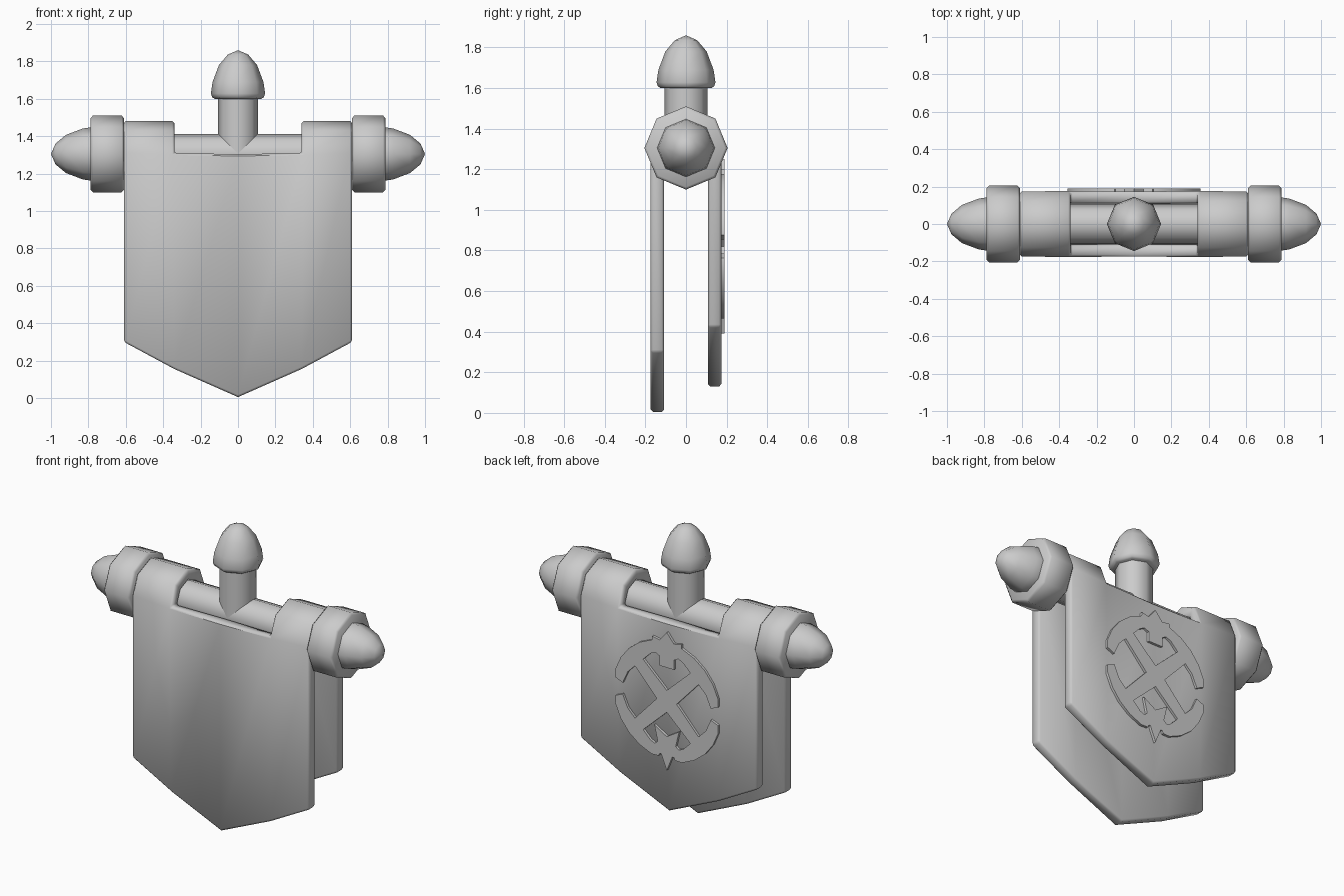
import bpy, bmesh, math
from mathutils import Matrix

if "Cube" in bpy.data.objects:
    bpy.data.objects.remove(bpy.data.objects["Cube"])

AXIS_Z = 1.305   # height of the cross rod


def finish(name, bm, mods=(), angle=50):
    """Make an object from bm, apply modifiers, smooth by angle."""
    bmesh.ops.recalc_face_normals(bm, faces=bm.faces)
    me = bpy.data.meshes.new(name)
    bm.to_mesh(me)
    bm.free()
    ob = bpy.data.objects.new(name, me)
    bpy.context.collection.objects.link(ob)
    bpy.ops.object.select_all(action='DESELECT')
    ob.select_set(True)
    bpy.context.view_layer.objects.active = ob
    for kind, props in mods:
        m = ob.modifiers.new(kind, kind)
        for k, v in props.items():
            setattr(m, k, v)
        bpy.ops.object.modifier_apply(modifier=m.name)
    bpy.ops.object.shade_smooth_by_angle(angle=math.radians(angle))
    return ob


def lathe(name, profile, matrix):
    """Eight-sided turned part from (radius, height) points."""
    bm = bmesh.new()
    rings = []
    for r, h in profile:
        if r == 0:
            rings.append([bm.verts.new((0, 0, h))] * 8)
        else:
            rings.append([bm.verts.new((r * math.cos(k * math.pi / 4),
                                        r * math.sin(k * math.pi / 4), h)) for k in range(8)])
    for a, b in zip(rings, rings[1:]):
        for k in range(8):
            j = (k + 1) % 8
            bm.faces.new(dict.fromkeys((a[k], a[j], b[j], b[k])))
    bm.transform(matrix)
    return finish(name, bm)


def side(s):
    """Turn local z to +x or -x along the rod axis."""
    return Matrix.Translation((0, 0, AXIS_Z)) @ Matrix.Rotation(s * math.pi / 2, 4, 'Y')


def plate(bm, pts, y0=0.165, y1=0.19):
    """Flat prism from (x, z) points, raised on the back cloth."""
    f = bm.faces.new([bm.verts.new((x, y0, z)) for x, z in pts])
    ext = bmesh.ops.extrude_face_region(bm, geom=[f])
    vs = [g for g in ext['geom'] if isinstance(g, bmesh.types.BMVert)]
    bmesh.ops.translate(bm, verts=vs, vec=(0, y1 - y0, 0))


# rod and upright post
lathe("cross_rod", [(0, -0.78), (0.107, -0.78), (0.107, 0.78), (0, 0.78)], side(1))
lathe("upright_post", [(0, 1.3), (0.107, 1.3), (0.107, 1.61), (0, 1.61)], Matrix())

# finials and collars
finial = [(0, 0), (0.125, 0), (0.138, 0.008), (0.145, 0.028), (0.136, 0.09),
          (0.102, 0.18), (0.055, 0.236), (0, 0.26)]
collar = [(0, 0.61), (0.192, 0.61), (0.205, 0.622), (0.205, 0.776), (0.192, 0.788), (0, 0.788)]
lathe("top_finial", finial, Matrix.Translation((0, 0, 1.6)))
for s, label in ((-1, "left"), (1, "right")):
    lathe(label + "_finial", [(r, h + 0.74) for r, h in finial], side(s))
    lathe(label + "_collar", collar, side(s))

# cloth: one strip hung over the rod, notched at the middle
xs = [-0.61, -0.34, 0, 0.34, 0.61]
R = 0.141
arc = [(-R * math.cos(k * math.pi / 4), AXIS_Z + R * math.sin(k * math.pi / 4)) for k in range(5)]
bm = bmesh.new()
rows = [[bm.verts.new((x, -R, z)) for x, z in zip(xs, (0.3, 0.155, 0.005, 0.155, 0.3))]]
for y, z in arc:
    rows.append([bm.verts.new((x, y, z)) for x in xs])
rows.append([bm.verts.new((x, R, z)) for x, z in zip(xs, (0.425, 0.28, 0.13, 0.28, 0.425))])
for i in range(len(rows) - 1):
    for j in range(4):
        if 1 <= i <= 4 and j in (1, 2):
            continue
        bm.faces.new((rows[i][j], rows[i][j + 1], rows[i + 1][j + 1], rows[i + 1][j]))
loose = [v for v in bm.verts if not v.link_faces]
bmesh.ops.delete(bm, geom=loose, context='VERTS')
finish("banner_cloth", bm, [
    ('SOLIDIFY', dict(thickness=0.066, offset=0, use_even_offset=True)),
    ('BEVEL', dict(width=0.011, segments=1, limit_method='ANGLE', angle_limit=math.radians(50)))])

# raised ornament on the back: four crescent-ended arms, a star and a crest
bm = bmesh.new()
cz = 0.82
for q in range(4):
    a = math.radians(45 + 90 * q)
    ca, sa = math.cos(a), math.sin(a)
    arm = [(0, -0.05), (0.27, -0.04)]
    outer = [(0.37 * math.cos(t), 0.37 * math.sin(t)) for t in (-0.5, -0.25, 0, 0.25, 0.5)]
    shape = arm + [(0.27, -0.11), (0.24, -0.19), (0.29, -0.21)] + outer \
        + [(0.29, 0.21), (0.24, 0.19), (0.27, 0.11), (0.27, 0.04), (0, 0.05)]
    plate(bm, [(u * ca - v * sa, cz + u * sa + v * ca) for u, v in shape])
star = []
for k in range(10):
    r, t = (0.145, 0.065)[k % 2], -math.pi / 2 + k * math.pi / 5
    star.append((r * math.cos(t), 0.535 + r * math.sin(t)))
plate(bm, star)
half = [(0.05, 1.03), (0.05, 1.09), (0.11, 1.12), (0.1, 1.2), (0.05, 1.19)]
plate(bm, half + [(0, 1.25)] + [(-x, z) for x, z in reversed(half)])
finish("back_ornament", bm, angle=30)
